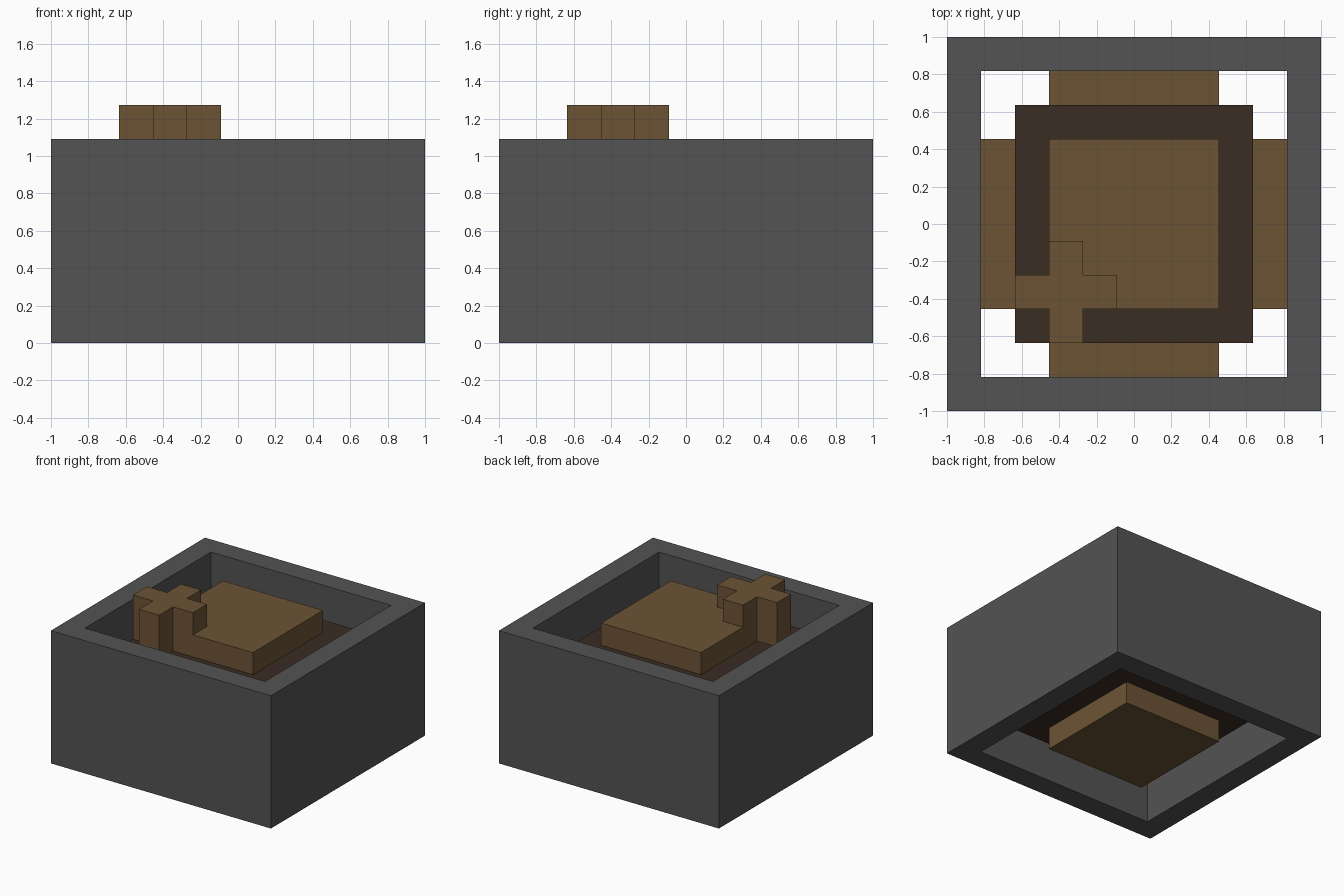
import bpy
import bmesh

old = bpy.data.objects.get("Cube")
if old:
    bpy.data.objects.remove(old, do_unlink=True)

V = 2 / 11  # edge of one block


def material(name, rgb):
    m = bpy.data.materials.new(name)
    m.use_nodes = True
    m.diffuse_color = (*rgb, 1)
    m.node_tree.nodes["Principled BSDF"].inputs["Base Color"].default_value = (*rgb, 1)
    return m


grey = material("charcoal grey", (0.087, 0.087, 0.087))
brown = material("earth brown", (0.150, 0.088, 0.036))
dark = material("dark brown", (0.044, 0.026, 0.017))


def prism(name, outline, z0, z1, mat, capped=True):
    """Extrude a counter-clockwise outline, measured in blocks, from z0 to z1."""
    bm = bmesh.new()
    low = [bm.verts.new((x * V, y * V, z0 * V)) for x, y in outline]
    high = [bm.verts.new((x * V, y * V, z1 * V)) for x, y in outline]
    n = len(outline)
    for i in range(n):
        j = (i + 1) % n
        bm.faces.new((low[i], low[j], high[j], high[i]))
    if capped:
        bm.faces.new(low[::-1])
        bm.faces.new(high)
    mesh = bpy.data.meshes.new(name)
    bm.to_mesh(mesh)
    bm.free()
    mesh.materials.append(mat)
    obj = bpy.data.objects.new(name, mesh)
    bpy.context.collection.objects.link(obj)
    return obj


def rect(x0, x1, y0, y1):
    return [(x0, y0), (x1, y0), (x1, y1), (x0, y1)]


def square(r):
    return rect(-r, r, -r, r)


# Outer frame: four walls, open at top and bottom
frame = prism("outer_frame", square(5.5), 0, 6, grey, capped=False)
walls = frame.modifiers.new("wall_thickness", "SOLIDIFY")
walls.thickness = V
walls.offset = -1
walls.use_even_offset = True

# Stepped round body
prism("body_core", square(3.5), 1, 5, dark)
prism("bottom_cap", square(2.5), 0, 1, brown)
prism("top_cap", square(2.5), 5, 6, brown)

# Side bulges that reach the walls
prism("left_bulge", rect(3.5, 4.5, -2.5, 2.5), 2, 4, brown)
prism("right_bulge", rect(-4.5, -3.5, -2.5, 2.5), 2, 4, brown)
prism("back_bulge", rect(-2.5, 2.5, 3.5, 4.5), 2, 4, brown)
prism("front_bulge", rect(-2.5, 2.5, -4.5, -3.5), 2, 4, brown)

# Plus-shaped stud on the front right corner: one arm turned four times
arm = [(0.5, -0.5), (1.5, -0.5), (1.5, 0.5)]
plus = []
for turn in range(4):
    plus += arm
    arm = [(-y, x) for x, y in arm]
prism("plus_stud", [(x - 2, y - 2) for x, y in plus], 5, 7, brown)
